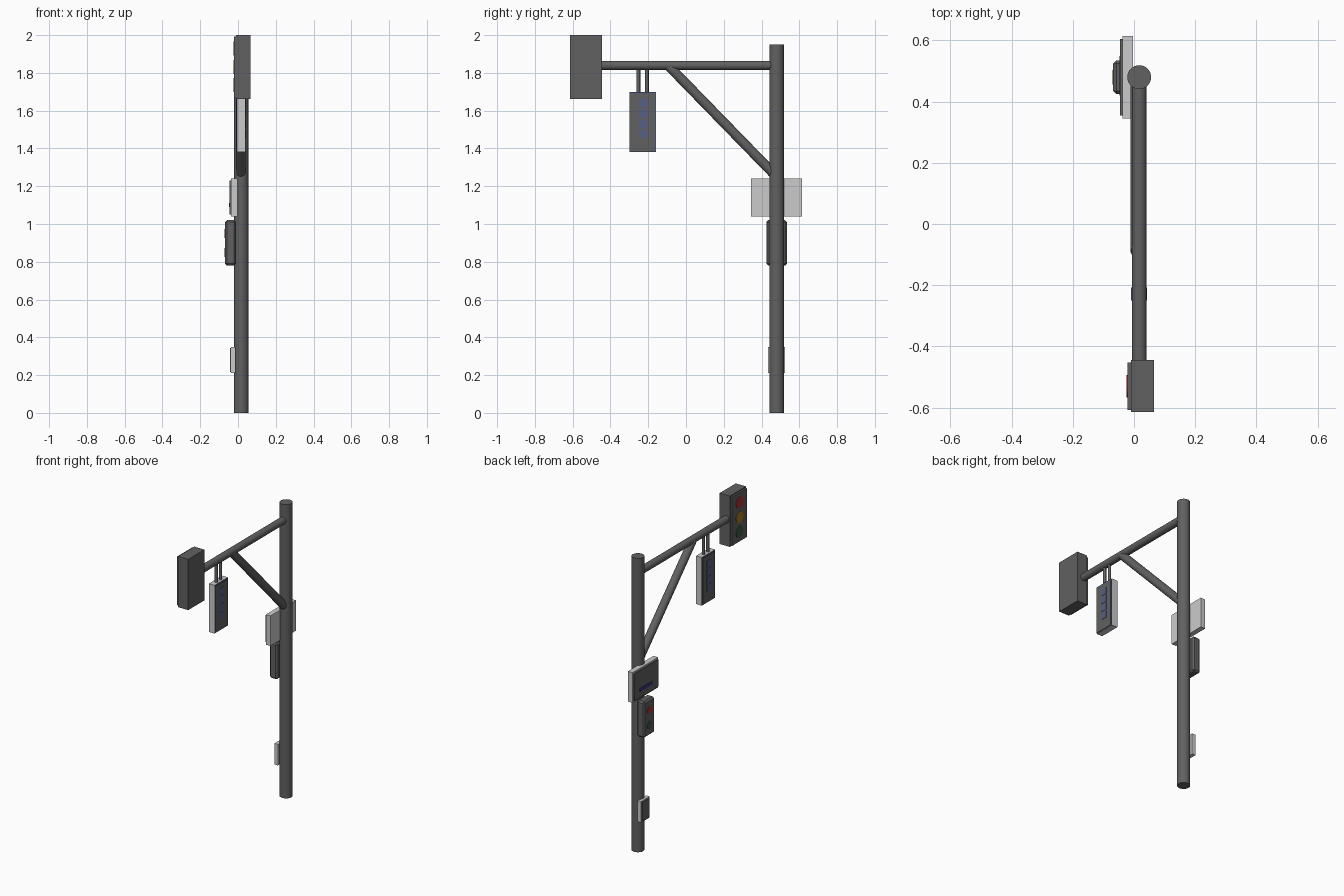
import bpy, math
from mathutils import Vector

if "Cube" in bpy.data.objects:
    bpy.data.objects.remove(bpy.data.objects["Cube"])


def mat(name, r, g, b):
    m = bpy.data.materials.new(name)
    m.diffuse_color = (r, g, b, 1)
    m.use_nodes = True
    m.node_tree.nodes["Principled BSDF"].inputs["Base Color"].default_value = m.diffuse_color
    return m


DARK = mat("dark grey metal", 0.12, 0.12, 0.12)
LIGHT = mat("light grey", 0.60, 0.60, 0.60)
RED = mat("signal red", 0.42, 0.035, 0.035)
AMBER = mat("signal amber", 0.36, 0.20, 0.015)
UNLIT = mat("unlit green lens", 0.05, 0.10, 0.06)
BLUE = mat("muted blue", 0.09, 0.12, 0.24)
NAVY = mat("navy", 0.035, 0.035, 0.20)


def box(name, x, y, z, m, bevel=0):
    """Box from (min, max) ranges."""
    bpy.ops.mesh.primitive_cube_add(size=1, location=[sum(r) / 2 for r in (x, y, z)])
    o = bpy.context.object
    o.name = name
    o.scale = [r[1] - r[0] for r in (x, y, z)]
    bpy.ops.object.transform_apply(location=False, rotation=False, scale=True)
    o.data.materials.append(m)
    if bevel:
        b = o.modifiers.new("bevel", 'BEVEL')
        b.width, b.segments = bevel, 1
    return o


def rod(name, a, b, r, m, sides=32):
    """Cylinder between two points."""
    a, b = Vector(a), Vector(b)
    bpy.ops.mesh.primitive_cylinder_add(vertices=sides, radius=r, depth=(b - a).length,
                                        location=(a + b) / 2)
    o = bpy.context.object
    o.name = name
    o.rotation_euler = (b - a).to_track_quat('Z', 'Y').to_euler()
    o.data.materials.append(m)
    bpy.ops.object.shade_smooth_by_angle(angle=math.radians(40))
    return o


CX, PY = 0.017, 0.48

# Pole, arm and diagonal brace
rod("pole", (CX, PY, 0), (CX, PY, 1.95), 0.039, DARK)
rod("arm", (CX, PY, 1.84), (CX, -0.46, 1.84), 0.024, DARK)
rod("brace", (CX - 0.002, -0.09, 1.835), (CX - 0.002, 0.465, 1.265), 0.026, DARK)

# Traffic signal head, with lenses facing -x
box("signal_body", (-0.010, 0.065), (-0.615, -0.445), (1.663, 2.0), DARK)
box("signal_front", (-0.022, -0.010), (-0.608, -0.452), (1.67, 1.993), DARK)
for name, z, m in (("red", 1.93, RED), ("amber", 1.832, AMBER), ("green", 1.735, UNLIT)):
    rod(name + "_lens", (-0.018, -0.53, z), (-0.025, -0.53, z), 0.037, m)

# Hanging sign: light case, dark panel with blue stripe on each side
box("hanging_sign", (-0.003, 0.037), (-0.30, -0.16), (1.38, 1.70), LIGHT)
for side, x in (("left", -0.003), ("right", 0.037)):
    s = -1 if x < 0 else 1
    box(side + "_sign_border", sorted((x, x + s * 0.002)), (-0.299, -0.161), (1.381, 1.699), BLUE)
    box(side + "_sign_panel", sorted((x, x + s * 0.004)), (-0.296, -0.168), (1.385, 1.69), DARK)
    for i in range(4):
        z = 1.455 + i * 0.054
        box(f"{side}_sign_mark_{i}", sorted((x, x + s * 0.006)), (-0.25, -0.207), (z, z + 0.044), BLUE)
for i, y in enumerate((-0.252, -0.207)):
    rod(f"hanger_{i}", (CX, y, 1.69), (CX, y, 1.84), 0.010, DARK, 16)

# Wide plate on the pole
box("plate", (-0.037, -0.003), (0.345, 0.615), (1.04, 1.24), LIGHT)
box("plate_face", (-0.045, -0.037), (0.355, 0.605), (1.05, 1.23), DARK)
box("plate_mark", (-0.047, -0.044), (0.42, 0.55), (1.09, 1.112), NAVY)

# Pedestrian signal box
box("crossing_box", (-0.068, -0.012), (0.425, 0.535), (0.78, 1.02), DARK, 0.01)
rod("crossing_red_lens", (-0.064, PY, 0.95), (-0.071, PY, 0.95), 0.024, RED)
rod("crossing_green_lens", (-0.064, PY, 0.85), (-0.071, PY, 0.85), 0.024, UNLIT)

# Low push-button box
box("button_box", (-0.037, -0.012), (0.435, 0.525), (0.21, 0.35), LIGHT)
box("button_face", (-0.042, -0.037), (0.442, 0.518), (0.217, 0.343), DARK)
